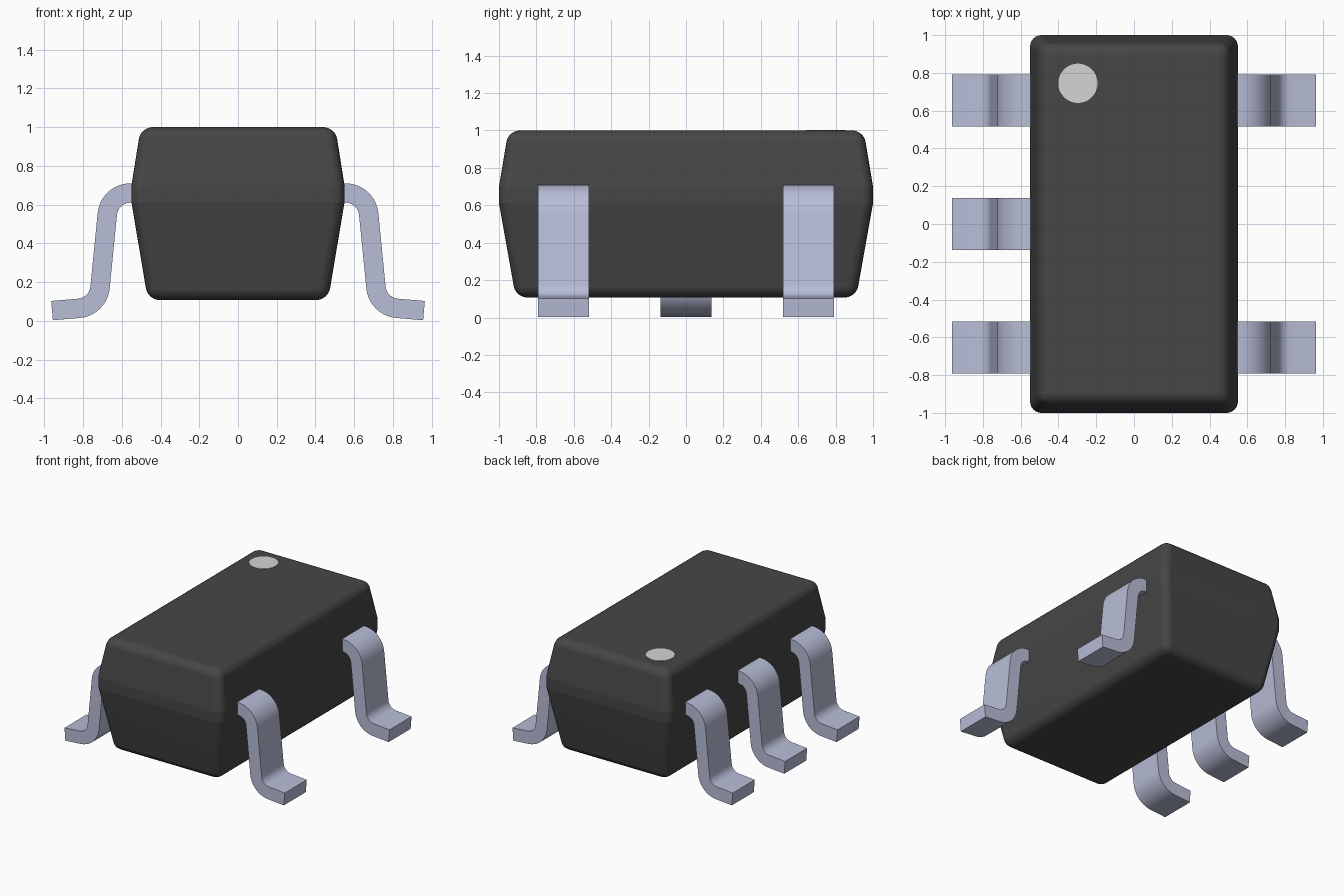
import bpy, bmesh, math
from mathutils import Vector

cube = bpy.data.objects.get("Cube")
if cube:
    bpy.data.objects.remove(cube, do_unlink=True)


def material(name, color):
    m = bpy.data.materials.new(name)
    m.use_nodes = True
    m.diffuse_color = (*color, 1)
    m.node_tree.nodes["Principled BSDF"].inputs["Base Color"].default_value = (*color, 1)
    return m


BLACK = material("black plastic", (0.061, 0.061, 0.061))
METAL = material("pale blue metal", (0.48, 0.51, 0.68))
GREY = material("light grey paint", (0.66, 0.66, 0.66))


def finish(name, bm, mat):
    bmesh.ops.recalc_face_normals(bm, faces=bm.faces)
    me = bpy.data.meshes.new(name)
    bm.to_mesh(me)
    bm.free()
    me.materials.append(mat)
    ob = bpy.data.objects.new(name, me)
    bpy.context.collection.objects.link(ob)
    bpy.ops.object.select_all(action="DESELECT")
    ob.select_set(True)
    bpy.context.view_layer.objects.active = ob
    bpy.ops.object.shade_smooth_by_angle(angle=math.radians(25))
    return ob


# Body: tapered block with a straight belt, all but the belt edges rounded
BELT = (0.61, 0.70)


def on_belt(edge):
    return any(all(abs(v.co.z - z) < 0.005 for v in edge.verts) for z in BELT)


bm = bmesh.new()
rings = []
for hx, hy, z in [(0.465, 0.91, 0.107), (0.55, 1, BELT[0]), (0.55, 1, BELT[1]), (0.502, 0.95, 1)]:
    rings.append([bm.verts.new((sx * hx, sy * hy, z))
                  for sx, sy in [(-1, -1), (1, -1), (1, 1), (-1, 1)]])
for lower, upper in zip(rings, rings[1:]):
    for i in range(4):
        j = (i + 1) % 4
        bm.faces.new((lower[i], lower[j], upper[j], upper[i]))
bm.faces.new(rings[0][::-1])
bm.faces.new(rings[-1])
rounded = [e for e in bm.edges if not on_belt(e)]
bmesh.ops.bevel(bm, geom=rounded, offset=0.06, segments=6, profile=0.5, affect="EDGES")
for e in bm.edges:
    e.smooth = not on_belt(e)
body = finish("body", bm, BLACK)
weighted = body.modifiers.new("flat sides", "WEIGHTED_NORMAL")
weighted.keep_sharp = True


# Pins: bent strips swept from a filleted centre line
def fillet(a, corner, b, radius, steps=10):
    u, v = (a - corner).normalized(), (b - corner).normalized()
    half = u.angle(v) / 2
    centre = corner + (u + v).normalized() * radius / math.sin(half)
    start = corner + u * radius / math.tan(half) - centre
    end = corner + v * radius / math.tan(half) - centre
    return [centre + start.lerp(end, 0.5 + math.tan((i / steps - 0.5) * (math.pi - 2 * half))
                                / (2 * math.tan(math.pi / 2 - half))).normalized() * radius
            for i in range(steps + 1)]


PATH = [Vector(p) for p in [(0.45, 0.66), (0.664, 0.66), (0.722, 0.073), (0.96, 0.053)]]
LINE = [PATH[0], *fillet(*PATH[:3], 0.12), *fillet(*PATH[1:], 0.12), PATH[3]]


def pin(name, side, y, width=0.275, thick=0.1):
    bm = bmesh.new()
    sections = []
    for i, p in enumerate(LINE):
        t = (LINE[min(i + 1, len(LINE) - 1)] - LINE[max(i - 1, 0)]).normalized()
        if i in (1, len(LINE) // 2):
            t = (p - LINE[i - 1]).normalized()
        elif i in (len(LINE) // 2 - 1, len(LINE) - 2):
            t = (LINE[i + 1] - p).normalized()
        n = Vector((-t.y, t.x)) * thick / 2
        sections.append([bm.verts.new((side * q.x, y + s * width / 2, q.y))
                         for q, s in [(p + n, -1), (p + n, 1), (p - n, 1), (p - n, -1)]])
    for a, b in zip(sections, sections[1:]):
        for i in range(4):
            j = (i + 1) % 4
            bm.faces.new((a[i], a[j], b[j], b[i]))
    bm.faces.new(sections[0])
    bm.faces.new(sections[-1][::-1])
    finish(name, bm, METAL)


for place, y in [("front", -0.655), ("middle", 0), ("back", 0.655)]:
    pin("right_" + place + "_pin", -1, y)
    if y:
        pin("left_" + place + "_pin", 1, y)

# Round marker on the top
bm = bmesh.new()
bmesh.ops.create_cone(bm, cap_ends=True, segments=48, radius1=0.104, radius2=0.104, depth=0.004)
bmesh.ops.translate(bm, verts=bm.verts, vec=(-0.297, 0.745, 1))
finish("corner_marker", bm, GREY)
